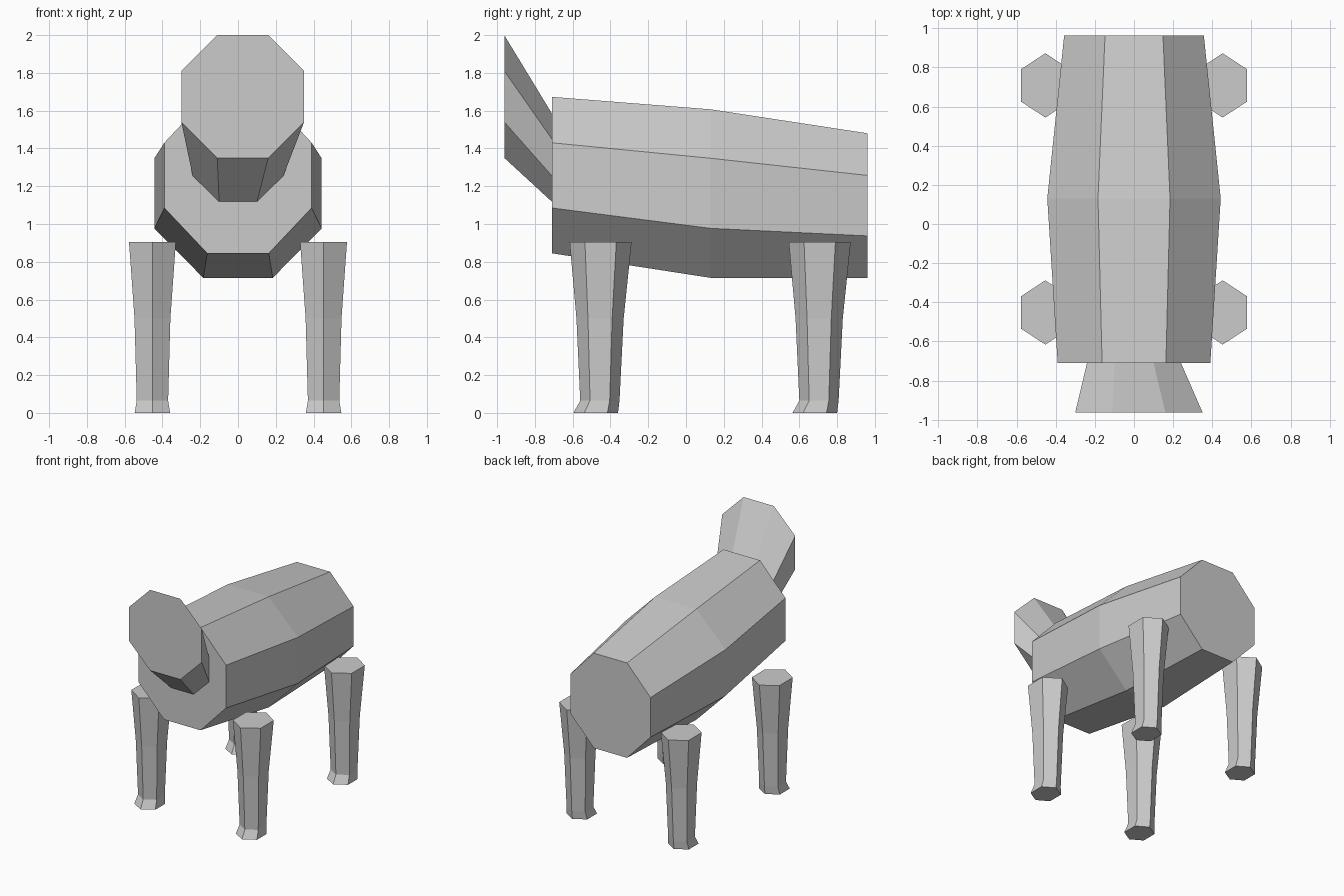
import bpy

cube = bpy.data.objects.get("Cube")
if cube:
    bpy.data.objects.remove(cube, do_unlink=True)

grey = bpy.data.materials.new("plain grey")
grey.use_nodes = True
colour = (0.6, 0.6, 0.6, 1)
grey.diffuse_color = colour
grey.node_tree.nodes["Principled BSDF"].inputs["Base Color"].default_value = colour


def loft(name, rings):
    """Join equal-sided rings of points into a closed, flat-faced solid."""
    n = len(rings[0])
    verts = [p for ring in rings for p in ring]
    faces = [tuple(reversed(range(n))), tuple(range(len(verts) - n, len(verts)))]
    for r in range(len(rings) - 1):
        for i in range(n):
            j = (i + 1) % n
            faces.append((r * n + i, r * n + j, (r + 1) * n + j, (r + 1) * n + i))
    mesh = bpy.data.meshes.new(name)
    mesh.from_pydata(verts, [], faces)
    mesh.materials.append(grey)
    obj = bpy.data.objects.new(name, mesh)
    bpy.context.collection.objects.link(obj)
    return obj


def octagon(y, cx, wide, narrow, bottom, low, high, top):
    """Upright eight-sided ring, wound so that +y is the outward end."""
    right = [(narrow, bottom), (wide, low), (wide, high), (narrow, top)]
    left = [(-x, z) for x, z in reversed(right)]
    return [(cx + x, y, z) for x, z in reversed(right + left)]


def hexagon(cx, cy, z, half_x, half_y, flat_y):
    """Level six-sided ring with its points along y."""
    pts = [(half_x, -flat_y), (half_x, flat_y), (0, half_y),
           (-half_x, flat_y), (-half_x, -flat_y), (0, -half_y)]
    return [(cx + x, cy + y, z) for x, y in pts]


# Body: swells in the middle and slopes down to the rear
loft("body", [
    octagon(-0.71, 0, 0.39, 0.163, 0.845, 1.085, 1.43, 1.673),
    octagon(0.13, 0, 0.443, 0.184, 0.715, 0.977, 1.348, 1.607),
    octagon(0.962, 0, 0.357, 0.148, 0.715, 0.937, 1.257, 1.48),
])

# Neck: flares forward and upward to a flat face
loft("neck", [
    octagon(-0.962, 0.025, 0.325, 0.135, 1.35, 1.54, 1.81, 2.0),
    octagon(-0.71, 0, 0.24, 0.1, 1.118, 1.255, 1.45, 1.585),
])

# Legs: tapered, with a small foot flaring forward
for end, y in (("front", -0.452), ("rear", 0.708)):
    for side, x in (("left", 0.453), ("right", -0.453)):
        loft(f"{end}_{side}_leg", [
            hexagon(x, y - 0.026, 0, 0.094, 0.118, 0.062),
            hexagon(x, y - 0.004, 0.065, 0.083, 0.104, 0.052),
            hexagon(x, y - 0.003, 0.5, 0.095, 0.125, 0.064),
            hexagon(x, y, 0.905, 0.124, 0.164, 0.083),
        ])
